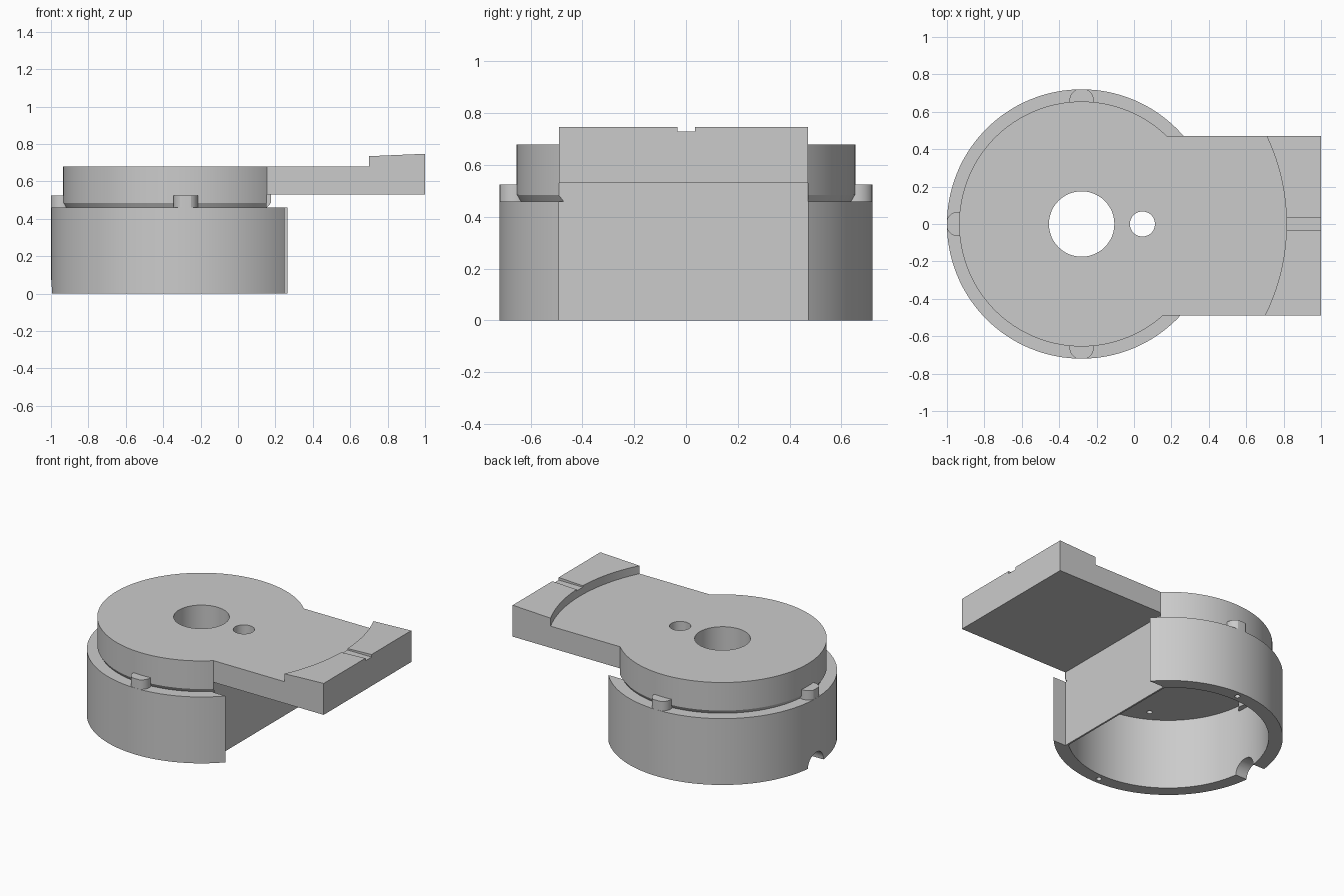
import bpy, bmesh, math
from mathutils import Vector

cube = bpy.data.objects.get("Cube")
if cube:
    bpy.data.objects.remove(cube)

CX = -0.28                      # axis of the round housing
Y0, Y1 = -0.49, 0.47            # sides of the arm and of the slot below it
WALL_X = 0.152

grey = bpy.data.materials.new("plain grey")
grey.use_nodes = True
grey.diffuse_color = (0.6, 0.6, 0.6, 1)
grey.node_tree.nodes["Principled BSDF"].inputs["Base Color"].default_value = (0.6, 0.6, 0.6, 1)


def finish(name, bm):
    bmesh.ops.recalc_face_normals(bm, faces=bm.faces[:])
    mesh = bpy.data.meshes.new(name)
    bm.to_mesh(mesh)
    bm.free()
    mesh.materials.append(grey)
    obj = bpy.data.objects.new(name, mesh)
    bpy.context.collection.objects.link(obj)
    return obj


def prism(name, outline, z0, z1):
    """Extrude a flat outline; z1 may be a function of x."""
    top = z1 if callable(z1) else (lambda x: z1)
    bm = bmesh.new()
    low = [bm.verts.new((x, y, z0)) for x, y in outline]
    high = [bm.verts.new((x, y, top(x))) for x, y in outline]
    bm.faces.new(low)
    bm.faces.new(high)
    for i in range(len(low)):
        j = (i + 1) % len(low)
        bm.faces.new((low[i], low[j], high[j], high[i]))
    return finish(name, bm)


def arc(r, a0, a1, n, cx=CX, cy=0.0):
    return [(cx + r * math.cos(a0 + (a1 - a0) * i / n),
             cy + r * math.sin(a0 + (a1 - a0) * i / n)) for i in range(n + 1)]


def circle(r, cx=CX, cy=0.0, n=48):
    return arc(r, 0, math.tau, n, cx, cy)[:-1]


def rect(x0, x1, y0, y1):
    return [(x0, y0), (x1, y0), (x1, y1), (x0, y1)]


def lathe(name, profile, n=128):
    bm = bmesh.new()
    rings = [[bm.verts.new((x, y, z)) for x, y in circle(r, n=n)] for r, z in profile]
    bm.faces.new(rings[0])
    bm.faces.new(rings[-1])
    for a, b in zip(rings, rings[1:]):
        for i in range(n):
            j = (i + 1) % n
            bm.faces.new((a[i], a[j], b[j], b[i]))
    return finish(name, bm)


def cut(obj, cutter):
    cutter.hide_render = True
    mod = obj.modifiers.new("cut", 'BOOLEAN')
    mod.operation = 'DIFFERENCE'
    mod.solver = 'EXACT'
    mod.object = cutter
    bpy.ops.object.select_all(action='DESELECT')
    bpy.context.view_layer.objects.active = obj
    obj.select_set(True)
    bpy.ops.object.modifier_apply(modifier=mod.name)
    bpy.data.objects.remove(cutter)


# Round housing: wide base ring with the chamfered turret disc on top
housing = lathe("housing", [(0.72, 0), (0.72, 0.46), (0.64, 0.46),
                            (0.655, 0.485), (0.655, 0.68)])

# Slot under the arm, leaving a thin flat wall
cut(housing, prism("slot_cutter", rect(WALL_X, 0.6, Y0, Y1), -0.1, 0.53))

# Hollow inside, closed by the flat wall
half = math.acos((WALL_X - 0.012 - CX) / 0.632)
cut(housing, prism("cavity_cutter", arc(0.632, half, math.tau - half, 100), -0.1, 0.49))

# Through holes in the disc
cut(housing, prism("centre_hole_cutter", circle(0.175), 0.3, 0.8))
cut(housing, prism("small_hole_cutter", circle(0.067, 0.045), 0.3, 0.8))

# Small blind holes in the rim and ceiling
for y in (-0.677, 0.677):
    cut(housing, prism("rim_hole_cutter", circle(0.018, CX, y, 16), -0.1, 0.1))
cut(housing, prism("ceiling_hole_cutter", circle(0.018, CX - 0.25, -0.48, 16), 0.4, 0.56))

# Half-round cable notch in the side of the ring
notch = prism("notch_cutter", circle(0.085, 0, 0, 32), -1.1, -0.8)
for v in notch.data.vertices:
    v.co = Vector((v.co.z, v.co.x, v.co.y))
cut(housing, notch)


# Flat arm reaching out from the disc, and its raised curved end
def arm_outline(r):
    return arc(r, math.asin(Y1 / r), math.asin(Y0 / r), 40) + [(1, Y0), (1, Y1)]


arm = prism("arm", arm_outline(0.65), 0.53, 0.68)
arm_end = prism("arm_end", arm_outline(1.095), 0.68,
                lambda x: 0.735 + 0.043 * (x - 0.7))
cut(arm_end, prism("groove_cutter", rect(0.7, 1.1, -0.033, 0.035), 0.73, 0.9))

# Three locking pegs on the ledge, trimmed to the ring's outer edge
pegs = []
for name, turn in (("back_peg", 90), ("side_peg", 180), ("front_peg", 270)):
    a = math.radians(turn)
    pts = []
    for x, y in circle(0.065, 0.66 * math.cos(a), 0.66 * math.sin(a), 40):
        p = Vector((x, y))
        p *= min(1, 0.719 / p.length)
        pts.append((p.x + CX, p.y))
    pegs.append(prism(name, pts, 0.45, 0.525))

# Smooth round sides, sharp edges
bpy.ops.object.select_all(action='DESELECT')
for obj in [housing, arm, arm_end] + pegs:
    obj.select_set(True)
bpy.context.view_layer.objects.active = housing
bpy.ops.object.shade_smooth_by_angle(angle=math.radians(25))
